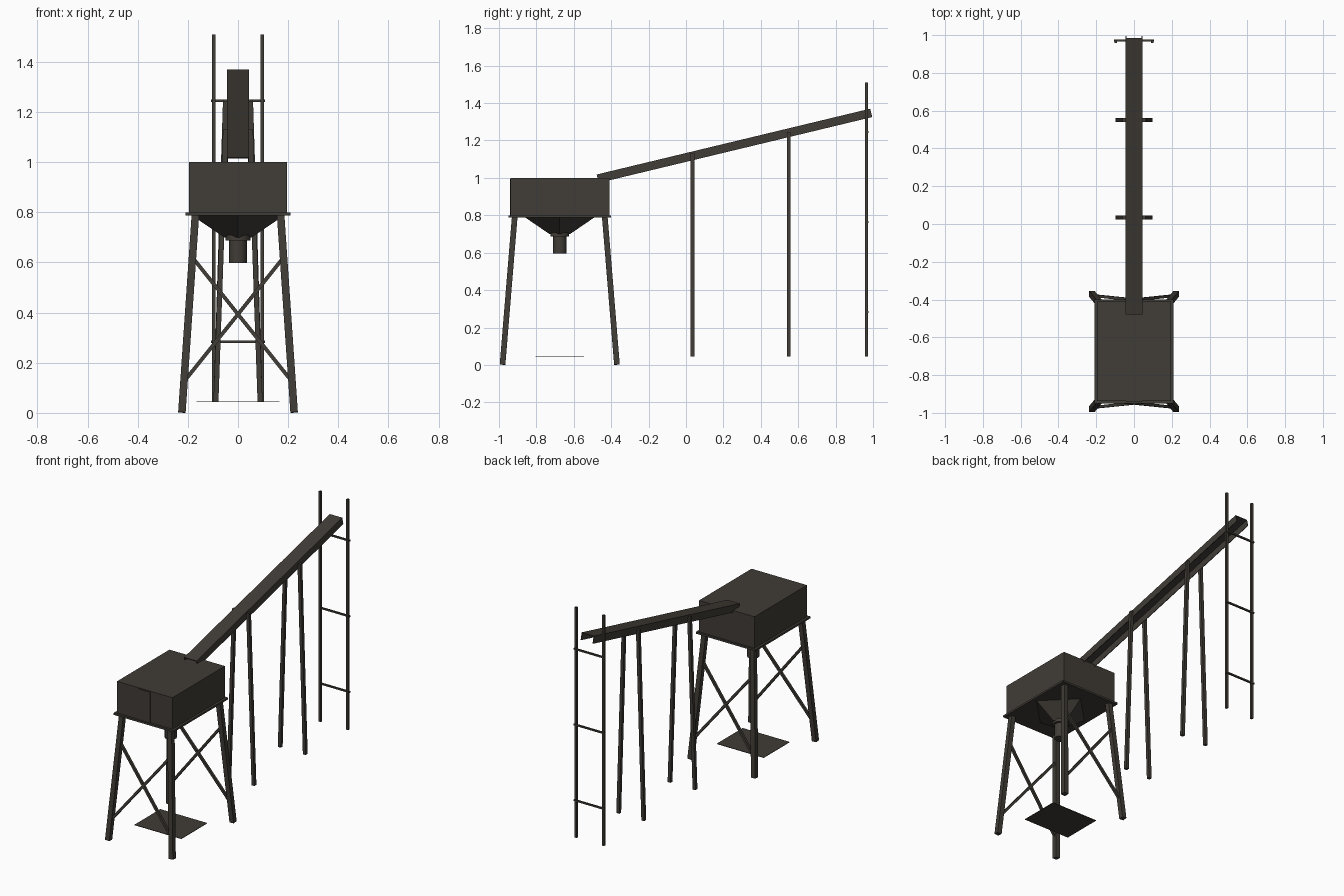
import bpy, bmesh, math
from mathutils import Vector, Matrix

if "Cube" in bpy.data.objects:
    bpy.data.objects.remove(bpy.data.objects["Cube"])

steel = bpy.data.materials.new("dark_weathered_steel")
steel.diffuse_color = (0.052, 0.045, 0.037, 1)
steel.use_nodes = True
steel.node_tree.nodes["Principled BSDF"].inputs["Base Color"].default_value = steel.diffuse_color
CY = -0.675  # centre of the tank along y


def finish(name, bm, smooth=False):
    bmesh.ops.recalc_face_normals(bm, faces=bm.faces)
    me = bpy.data.meshes.new(name)
    bm.to_mesh(me)
    bm.free()
    me.materials.append(steel)
    ob = bpy.data.objects.new(name, me)
    bpy.context.collection.objects.link(ob)
    if smooth:
        bpy.ops.object.select_all(action='DESELECT')
        ob.select_set(True)
        bpy.context.view_layer.objects.active = ob
        bpy.ops.object.shade_smooth_by_angle(angle=math.radians(40))
    return ob


def box(name, lo, hi):
    lo, hi = Vector(lo), Vector(hi)
    bm = bmesh.new()
    m = Matrix.Translation((lo + hi) / 2) @ Matrix.Diagonal((*(hi - lo), 1))
    bmesh.ops.create_cube(bm, size=1, matrix=m)
    return finish(name, bm)


def bar(name, a, b, width):
    """Square bar between two points, kept square to the world axes."""
    a, b = Vector(a), Vector(b)
    d = (b - a).normalized()
    ref = Vector((0, 1, 0))
    u = (ref - d * ref.dot(d)).normalized()
    rot = Matrix((u.cross(d), u, d)).transposed().to_4x4()
    bm = bmesh.new()
    bmesh.ops.create_cube(bm, size=1, matrix=Matrix.Translation((a + b) / 2) @ rot
                          @ Matrix.Diagonal((width, width, (b - a).length, 1)))
    return finish(name, bm)


def cone(name, r_low, r_top, z0, z1, sides):
    bm = bmesh.new()
    bmesh.ops.create_cone(bm, cap_ends=True, segments=sides, radius1=r_low, radius2=r_top,
                          depth=z1 - z0, matrix=Matrix.Translation((0, CY, (z0 + z1) / 2)))
    return finish(name, bm, sides > 4)


# Tank, its rim and the front panel
box("tank", (-0.195, -0.937, 0.795), (0.195, -0.41, 1.0))
box("tank_rim", (-0.21, -0.95, 0.788), (0.21, -0.40, 0.80))
box("front_panel", (-0.042, -0.942, 0.80), (0.042, -0.936, 0.995))

# Four-sided hopper with its points on the axes, then collar and spout
hopper = cone("hopper", 0.055, 0.19, 0.70, 0.792, 4)
xs = [v.co.x for v in hopper.data.vertices]
if max(xs) < 0.16:  # keep the corners on the axes
    hopper.data.transform(Matrix.Translation((0, CY, 0)) @ Matrix.Rotation(math.pi / 4, 4, 'Z')
                          @ Matrix.Translation((0, -CY, 0)))
cone("spout_collar", 0.05, 0.05, 0.688, 0.712, 12)
cone("spout", 0.036, 0.036, 0.597, 0.69, 12)

# Thin plate under the spout
box("ground_plate", (-0.165, -0.805, 0.043), (0.165, -0.545, 0.046))


def leg_point(sx, sy, z):
    t = z / 0.79
    return (sx * (0.224 - 0.054 * t), CY + sy * (0.306 - 0.065 * t), z)


# Splayed legs, with cross braces on the front and back
for sy, side in ((-1, "front"), (1, "back")):
    for sx, hand in ((-1, "left"), (1, "right")):
        bar(f"{side}_{hand}_leg", leg_point(sx, sy, 0.002), leg_point(sx, sy, 0.792), 0.03)
        bar(f"{side}_{hand}_brace", leg_point(sx, sy, 0.125), leg_point(-sx, sy, 0.62), 0.015)

# Sloping conveyor: a channel open underneath
bm = bmesh.new()
W, H, T = 0.044, 0.046, 0.004
profile = [(-W, -H), (-W, 0), (W, 0), (W, -H), (W - T, -H), (W - T, -T), (-W + T, -T), (-W + T, -H)]
start, end = Vector((0, -0.478, 1.018)), Vector((0, 0.985, 1.37))
d = (end - start).normalized()
up = Vector((1, 0, 0)).cross(d)
face = bm.faces.new([bm.verts.new(start + Vector((x, 0, 0)) + up * h) for x, h in profile])
ext = bmesh.ops.extrude_face_region(bm, geom=[face], use_keep_orig=True)
bmesh.ops.translate(bm, vec=end - start, verts=[g for g in ext["geom"] if isinstance(g, bmesh.types.BMVert)])
finish("conveyor_channel", bm)

# Leaning conveyor supports, and the ladder at the far end
for sx, hand in ((-1, "left"), (1, "right")):
    for y, top, place in ((0.035, 1.13, "near"), (0.55, 1.245, "far")):
        bar(f"{place}_{hand}_support", (sx * 0.088, y, 0.045), (sx * 0.05, y, top), 0.02)
    bar(f"{hand}_ladder_rail", (sx * 0.096, 0.965, 0.045), (sx * 0.096, 0.965, 1.51), 0.014)
for i in range(3):
    z = 0.283 + 0.481 * i
    bar(f"ladder_rung_{i + 1}", (-0.107, 0.972, z), (0.107, 0.972, z), 0.01)
